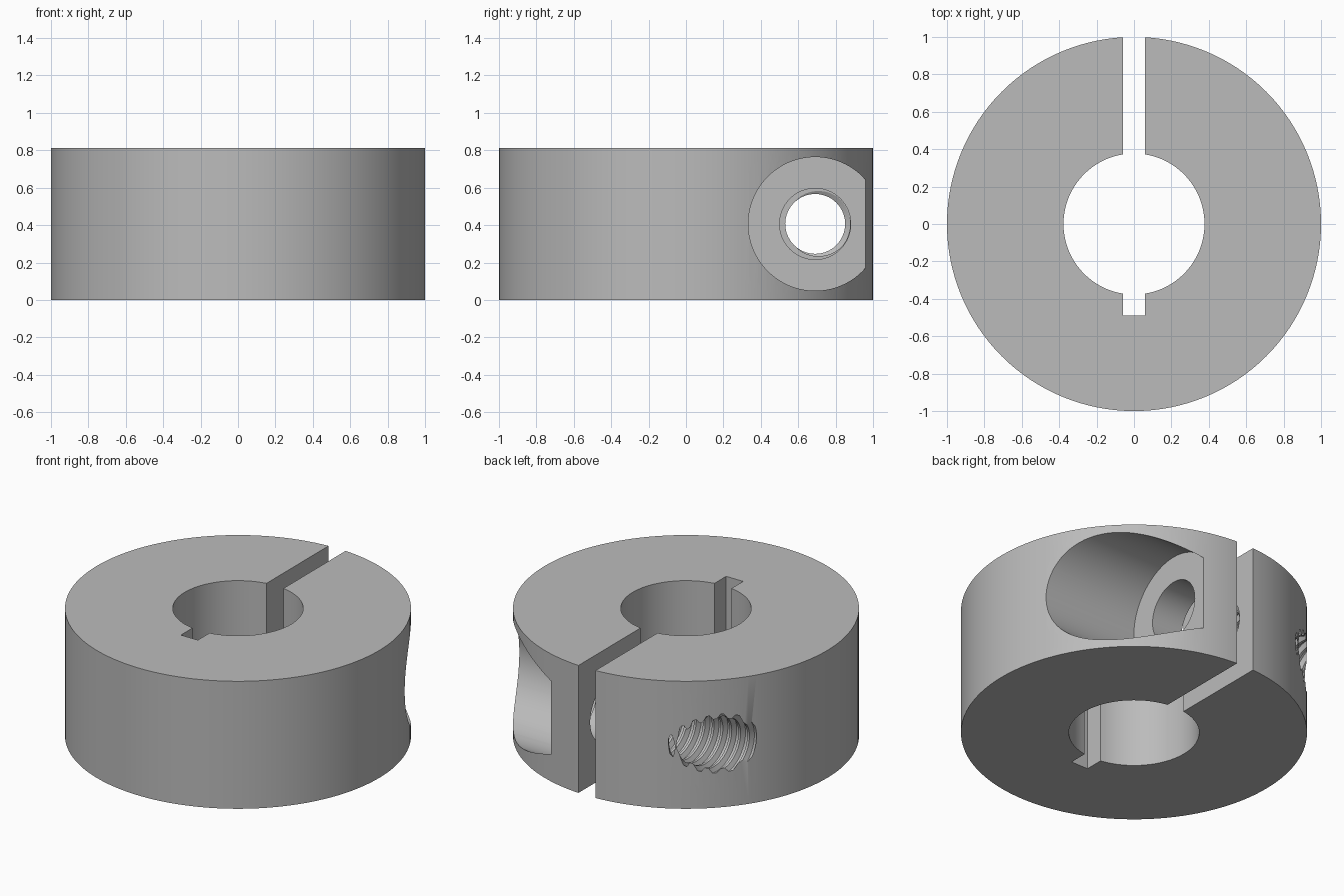
import bpy, bmesh, math
from mathutils import Matrix

cube = bpy.data.objects.get("Cube")
if cube:
    bpy.data.objects.remove(cube)

HEIGHT = 0.813
SCREW_Y, SCREW_Z = 0.69, HEIGHT / 2
PITCH, MINOR, MAJOR = 0.0625, 0.16, 0.187


def add_object(name, bm):
    bmesh.ops.recalc_face_normals(bm, faces=bm.faces)
    mesh = bpy.data.meshes.new(name)
    bm.to_mesh(mesh)
    bm.free()
    obj = bpy.data.objects.new(name, mesh)
    bpy.context.collection.objects.link(obj)
    return obj


def cylinder(name, radius, depth, sides, matrix):
    bm = bmesh.new()
    bmesh.ops.create_cone(bm, cap_ends=True, segments=sides, radius1=radius,
                          radius2=radius, depth=depth, matrix=matrix)
    return add_object(name, bm)


def screw_cylinder(name, radius, x0, x1, sides=64):
    place = Matrix.Translation(((x0 + x1) / 2, SCREW_Y, SCREW_Z))
    return cylinder(name, radius, x1 - x0, sides, place @ Matrix.Rotation(math.pi / 2, 4, "Y"))


def box(name, x0, x1, y0, y1):
    bm = bmesh.new()
    place = Matrix.Translation(((x0 + x1) / 2, (y0 + y1) / 2, HEIGHT / 2))
    size = Matrix.Diagonal((x1 - x0, y1 - y0, HEIGHT + 0.4, 1))
    bmesh.ops.create_cube(bm, size=1, matrix=place @ size)
    return add_object(name, bm)


def thread(name, x0, x1, sides=40):
    """Closed helical solid shaped like a right-hand screw."""
    bm = bmesh.new()
    profile = (MINOR, MINOR, MAJOR, MAJOR)
    step = PITCH / len(profile)
    rows = int((x1 - x0 - PITCH) / step)
    verts = {}

    def vert(i, k):
        if k == sides:          # one turn on, the helix meets the next ridge
            i, k = i + len(profile), 0
        if (i, k) not in verts:
            a = math.tau * k / sides
            r = profile[i % len(profile)]
            verts[i, k] = bm.verts.new((x0 + i * step + PITCH * k / sides,
                                        SCREW_Y + r * math.cos(a),
                                        SCREW_Z + r * math.sin(a)))
        return verts[i, k]

    for i in range(rows):
        for k in range(sides):
            bm.faces.new((vert(i, k), vert(i, k + 1), vert(i + 1, k + 1), vert(i + 1, k)))
    # Close both ends with fans
    rim = [e for e in bm.edges if e.is_boundary]
    middle = (x0 + x1) / 2
    ends = {s: bm.verts.new((x, SCREW_Y, SCREW_Z))
            for s, x in ((False, x0 + PITCH / 2), (True, x1 - PITCH / 2))}
    for e in rim:
        a, b = e.verts
        bm.faces.new((a, b, ends[a.co.x > middle]))
    return add_object(name, bm)


# Ring body
upright = Matrix.Translation((0, 0, HEIGHT / 2))
collar = cylinder("clamp_collar", 1, HEIGHT, 128, upright)

# Shaft bore, clamping slot with keyway, screw seat, clearance hole, tapped hole
cutters = [
    cylinder("bore_cutter", 0.377, HEIGHT + 0.4, 80, upright),
    box("slot_and_keyway_cutter", -0.06, 0.06, -0.49, 1.2),
    screw_cylinder("screw_seat_cutter", 0.357, 0.28, 1.2, 80),
    screw_cylinder("clearance_hole_cutter", 0.19, 0.01, 0.5),
    thread("tapped_hole_cutter", -1.1, 0.03),
]

bpy.ops.object.select_all(action="DESELECT")
bpy.context.view_layer.objects.active = collar
collar.select_set(True)
for cutter in cutters:
    cutter.hide_render = True
    mod = collar.modifiers.new(cutter.name, "BOOLEAN")
    mod.operation = "DIFFERENCE"
    mod.solver = "EXACT"
    mod.object = cutter
    bpy.ops.object.modifier_apply(modifier=mod.name)
    bpy.data.objects.remove(cutter)

# Plain grey metal
grey = bpy.data.materials.new("grey_metal")
grey.use_nodes = True
colour = (0.5, 0.5, 0.5, 1)
grey.diffuse_color = colour
grey.node_tree.nodes["Principled BSDF"].inputs["Base Color"].default_value = colour
collar.data.materials.clear()
collar.data.materials.append(grey)
bpy.ops.object.shade_smooth_by_angle(angle=math.radians(30))
